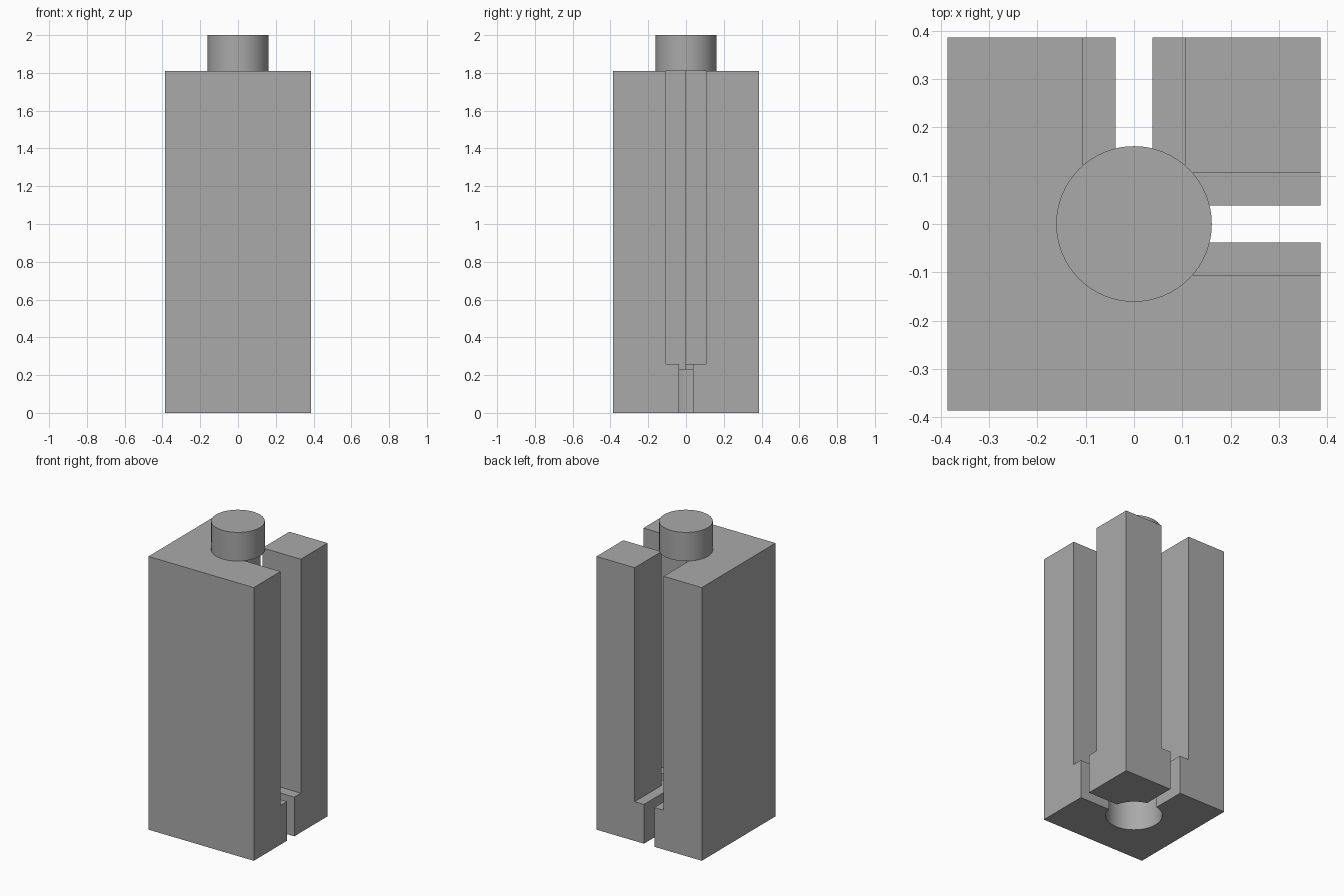
import bpy, bmesh
from math import pi
from mathutils import Matrix

HALF, BODY_TOP, TOP = 0.386, 1.81, 2.0
WIDE, NARROW, LEDGE = 0.106, 0.038, 0.26

default = bpy.data.objects.get("Cube")
if default:
    bpy.data.objects.remove(default, do_unlink=True)

grey = bpy.data.materials.new("plain grey")
grey.use_nodes = True
colour = (0.4, 0.4, 0.4, 1)
grey.diffuse_color = colour
grey.node_tree.nodes["Principled BSDF"].inputs["Base Color"].default_value = colour


def make_object(name, bm):
    bmesh.ops.recalc_face_normals(bm, faces=bm.faces)
    mesh = bpy.data.meshes.new(name)
    bm.to_mesh(mesh)
    bm.free()
    mesh.materials.append(grey)
    obj = bpy.data.objects.new(name, mesh)
    bpy.context.collection.objects.link(obj)
    return obj


def cylinder(name, radius, bottom, top):
    bm = bmesh.new()
    bmesh.ops.create_cone(bm, cap_ends=True, segments=64, radius1=radius,
                          radius2=radius, depth=top - bottom,
                          matrix=Matrix.Translation((0, 0, (bottom + top) / 2)))
    return make_object(name, bm)


def slot_cutter(name, angle):
    # Stepped profile: narrow gap at the foot, wide channel above the ledge
    half = [(NARROW, -0.1), (NARROW, LEDGE), (WIDE, LEDGE), (WIDE, TOP)]
    profile = half + [(-y, z) for y, z in reversed(half)]
    bm = bmesh.new()
    face = bm.faces.new([bm.verts.new((0, y, z)) for y, z in profile])
    grown = bmesh.ops.extrude_face_region(bm, geom=[face])
    moved = [v for v in grown["geom"] if isinstance(v, bmesh.types.BMVert)]
    bmesh.ops.translate(bm, verts=moved, vec=(0.5, 0, 0))
    bmesh.ops.rotate(bm, verts=bm.verts, matrix=Matrix.Rotation(angle, 3, "Z"))
    return make_object(name, bm)


def smooth(obj):
    bpy.ops.object.select_all(action="DESELECT")
    obj.select_set(True)
    bpy.context.view_layer.objects.active = obj
    bpy.ops.object.shade_smooth_by_angle(angle=pi / 6)


# Square post body
bm = bmesh.new()
bmesh.ops.create_cube(bm, size=1)
bmesh.ops.scale(bm, verts=bm.verts, vec=(2 * HALF, 2 * HALF, BODY_TOP))
bmesh.ops.translate(bm, verts=bm.verts, vec=(0, 0, BODY_TOP / 2))
post = make_object("post_body", bm)

# Panel slots on the left and back sides, and a round socket underneath
cutters = [slot_cutter("left_slot_cutter", 0),
           slot_cutter("back_slot_cutter", pi / 2),
           cylinder("socket_cutter", 0.17, -0.1, 0.23)]
for cutter in cutters:
    cutter.hide_render = True
    cut = post.modifiers.new(cutter.name, "BOOLEAN")
    cut.operation = "DIFFERENCE"
    cut.solver = "EXACT"
    cut.object = cutter
    bpy.context.view_layer.objects.active = post
    bpy.ops.object.modifier_apply(modifier=cut.name)
for cutter in cutters:
    bpy.data.objects.remove(cutter, do_unlink=True)
smooth(post)

# Round peg on top
smooth(cylinder("top_peg", 0.161, BODY_TOP, TOP))
